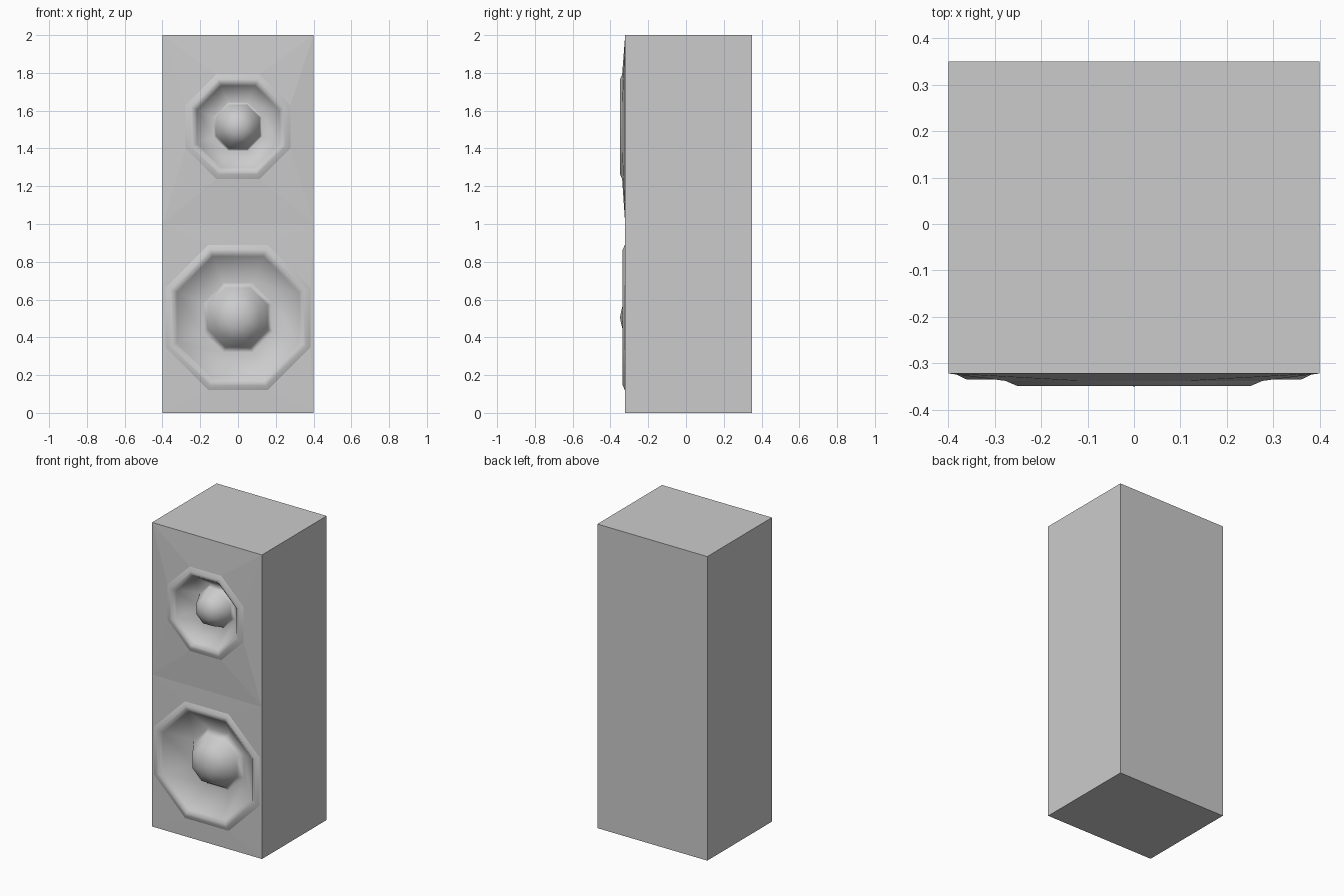
import bpy
import bmesh
from math import cos, sin, radians

cube = bpy.data.objects.get("Cube")
if cube:
    bpy.data.objects.remove(cube, do_unlink=True)

HALF_W, FRONT, BACK = 0.4, -0.322, 0.35
SIDES = 8

grey = bpy.data.materials.new("plain_grey")
grey.use_nodes = True
grey.diffuse_color = (0.6, 0.6, 0.6, 1)
grey.node_tree.nodes["Principled BSDF"].inputs["Base Color"].default_value = (0.6, 0.6, 0.6, 1)


def finish(bm, name, smooth):
    mesh = bpy.data.meshes.new(name)
    for face in bm.faces:
        face.smooth = smooth
    bm.to_mesh(mesh)
    bm.free()
    mesh.materials.append(grey)
    bpy.context.collection.objects.link(bpy.data.objects.new(name, mesh))


def octagon(bm, radius, y, z):
    angles = [radians(22.5 + 45 * k) for k in range(SIDES)]
    return [bm.verts.new((radius * cos(a), y, z + radius * sin(a))) for a in angles]


# Cabinet shell, open at the front
bm = bmesh.new()
outline = [(-HALF_W, 0), (HALF_W, 0), (HALF_W, 1), (HALF_W, 2), (-HALF_W, 2), (-HALF_W, 1)]
front = [bm.verts.new((x, FRONT, z)) for x, z in outline]
back = [bm.verts.new((x, BACK, z)) for x, z in outline]
for i in range(len(outline)):
    j = (i + 1) % len(outline)
    bm.faces.new((front[i], back[i], back[j], front[j]))
bm.faces.new(back[::-1])
finish(bm, "cabinet", False)


def baffle(name, bottom, top, z, radius, y):
    """Faceted front panel running from a rectangle to an octagonal opening."""
    bm = bmesh.new()
    ring = octagon(bm, radius, y, z)
    corners = [bm.verts.new((x, FRONT, h)) for x, h in
               ((HALF_W, top), (-HALF_W, top), (-HALF_W, bottom), (HALF_W, bottom))]
    for q, corner in enumerate(corners):
        a, b, c = (ring[(2 * q + n) % SIDES] for n in range(3))
        bm.faces.new((a, corner, b))
        bm.faces.new((corner, corners[(q + 1) % 4], c, b))
    finish(bm, name, False)


def driver(name, z, profile, tip):
    """Rim, cone and centre dome lofted through octagonal rings."""
    bm = bmesh.new()
    rings = [octagon(bm, r, y, z) for r, y in profile]
    for outer, inner in zip(rings, rings[1:]):
        for i in range(SIDES):
            j = (i + 1) % SIDES
            bm.faces.new((outer[i], outer[j], inner[j], inner[i]))
    point = bm.verts.new((0, tip, z))
    for i in range(SIDES):
        bm.faces.new((rings[-1][i], rings[-1][(i + 1) % SIDES], point))
    finish(bm, name, True)


# Large lower driver
woofer = [(0.415, -0.324), (0.39, -0.335), (0.37, -0.335), (0.35, -0.32),
          (0.2, -0.2), (0.17, -0.235), (0.125, -0.31), (0.06, -0.338)]
baffle("lower_baffle", 0, 1, 0.505, *woofer[0])
driver("woofer", 0.505, woofer, -0.35)

# Small upper driver
tweeter = [(0.3, -0.338), (0.272, -0.349), (0.255, -0.349), (0.235, -0.33),
           (0.14, -0.21), (0.125, -0.24), (0.09, -0.315), (0.045, -0.34)]
baffle("upper_baffle", 1, 2, 1.515, *tweeter[0])
driver("tweeter", 1.515, tweeter, -0.35)
